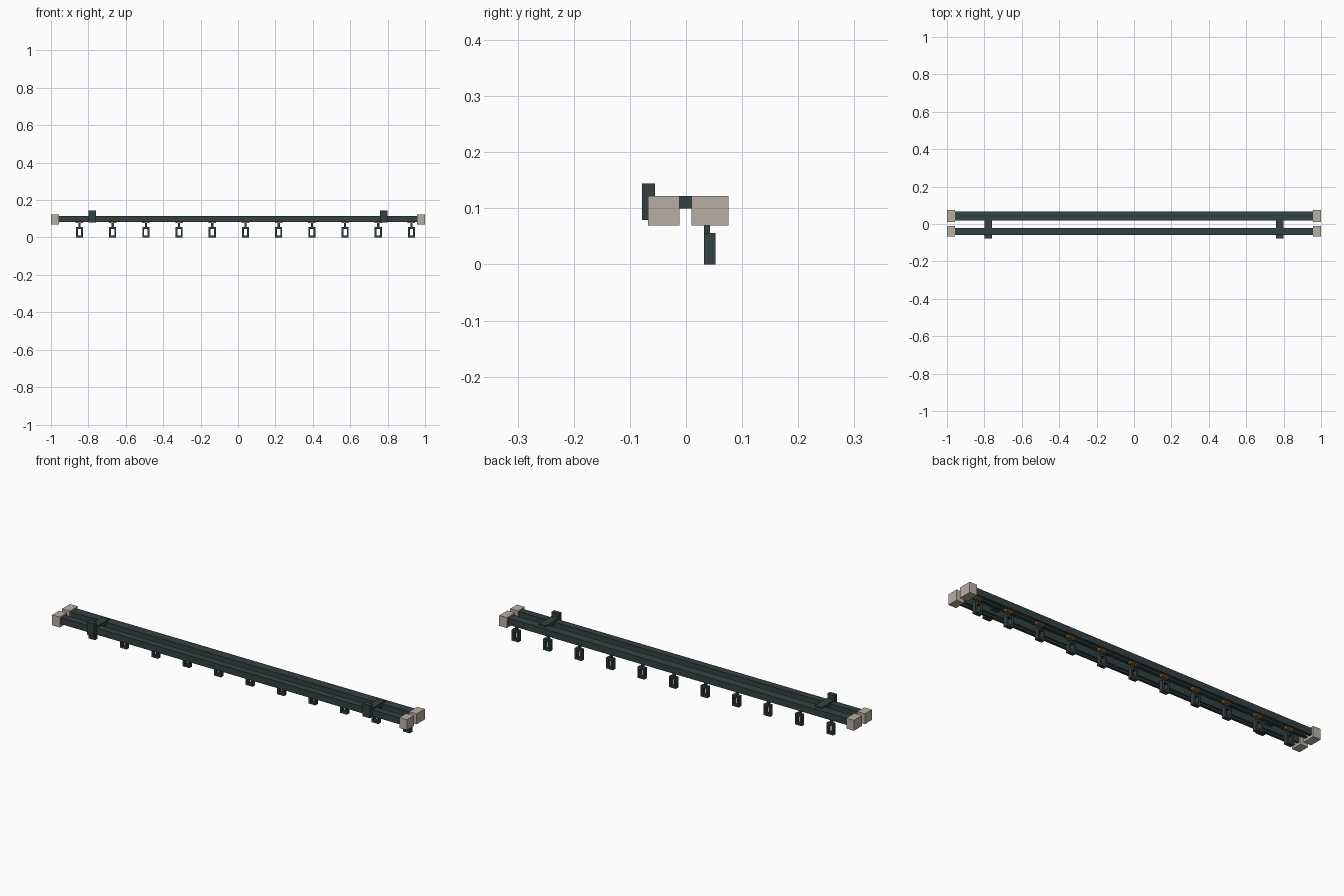
import bpy, bmesh

if "Cube" in bpy.data.objects:
    bpy.data.objects.remove(bpy.data.objects["Cube"])


def material(name, rgb):
    m = bpy.data.materials.new(name)
    m.diffuse_color = (*rgb, 1)
    m.use_nodes = True
    m.node_tree.nodes["Principled BSDF"].inputs["Base Color"].default_value = m.diffuse_color
    return m


DARK = material("dark slate metal", (0.033, 0.052, 0.052))
CAP = material("warm grey plastic", (0.47, 0.43, 0.38))
BRASS = material("brass", (0.45, 0.22, 0.05))


def finish(name, bm, mat):
    bmesh.ops.recalc_face_normals(bm, faces=bm.faces)
    me = bpy.data.meshes.new(name)
    bm.to_mesh(me)
    bm.free()
    me.materials.append(mat)
    ob = bpy.data.objects.new(name, me)
    bpy.context.collection.objects.link(ob)
    return ob


def box(name, x, y, z, mat):
    bm = bmesh.new()
    bmesh.ops.create_cube(bm, size=1)
    for v in bm.verts:
        v.co = [r[0] if c < 0 else r[1] for c, r in zip(v.co, (x, y, z))]
    return finish(name, bm, mat)


def extrude(name, pts, vec, mat):
    bm = bmesh.new()
    f = bm.faces.new([bm.verts.new(p) for p in pts])
    new = bmesh.ops.extrude_face_region(bm, geom=[f])["geom"]
    bmesh.ops.translate(bm, vec=vec, verts=[g for g in new if isinstance(g, bmesh.types.BMVert)])
    return finish(name, bm, mat)


# C-shaped rails, slotted along the underside, with end caps
for side, y0, y1, c0, c1 in (("front", -0.058, -0.022, -0.068, -0.012),
                             ("back", 0.020, 0.066, 0.010, 0.076)):
    mid, slot, t, zb, zt = (y0 + y1) / 2, 0.007, 0.005, 0.082, 0.115
    prof = [(y0, zb), (mid - slot, zb), (mid - slot, zb + t), (y0 + t, zb + t),
            (y0 + t, zt - t), (y1 - t, zt - t), (y1 - t, zb + t),
            (mid + slot, zb + t), (mid + slot, zb), (y1, zb), (y1, zt), (y0, zt)]
    extrude(side + "_rail", [(-0.97, y, z) for y, z in prof], (1.94, 0, 0), DARK)
    for s, name in ((-1, "left"), (1, "right")):
        box(f"{side}_{name}_end_cap", sorted((s * 0.957, s)), (c0, c1), (0.069, 0.122), CAP)

# Wall brackets: upright plate and arm over both rails
for s, name in ((-1, "left"), (1, "right")):
    x = (s * 0.778 - 0.02, s * 0.778 + 0.02)
    box(name + "_bracket_plate", x, (-0.078, -0.055), (0.079, 0.144), DARK)
    box(name + "_bracket_arm", x, (-0.056, 0.045), (0.10, 0.122), DARK)

# Gliders: brass runner, stem and square eye
for i in range(11):
    x = -0.8475 + i * 0.1775
    box("glider_runner", (x - 0.02, x + 0.02), (0.032, 0.054), (0.077, 0.087), BRASS)
    box("glider_stem", (x - 0.006, x + 0.006), (0.032, 0.043), (0.05, 0.08), DARK)
    y = (0.032, 0.053)
    for s in (-1, 1):
        box("glider_eye_side", sorted((x + s * 0.009, x + s * 0.019)), y, (0, 0.056), DARK)
    for z in (0, 0.046):
        box("glider_eye_bar", (x - 0.009, x + 0.009), y, (z, z + 0.01), DARK)
